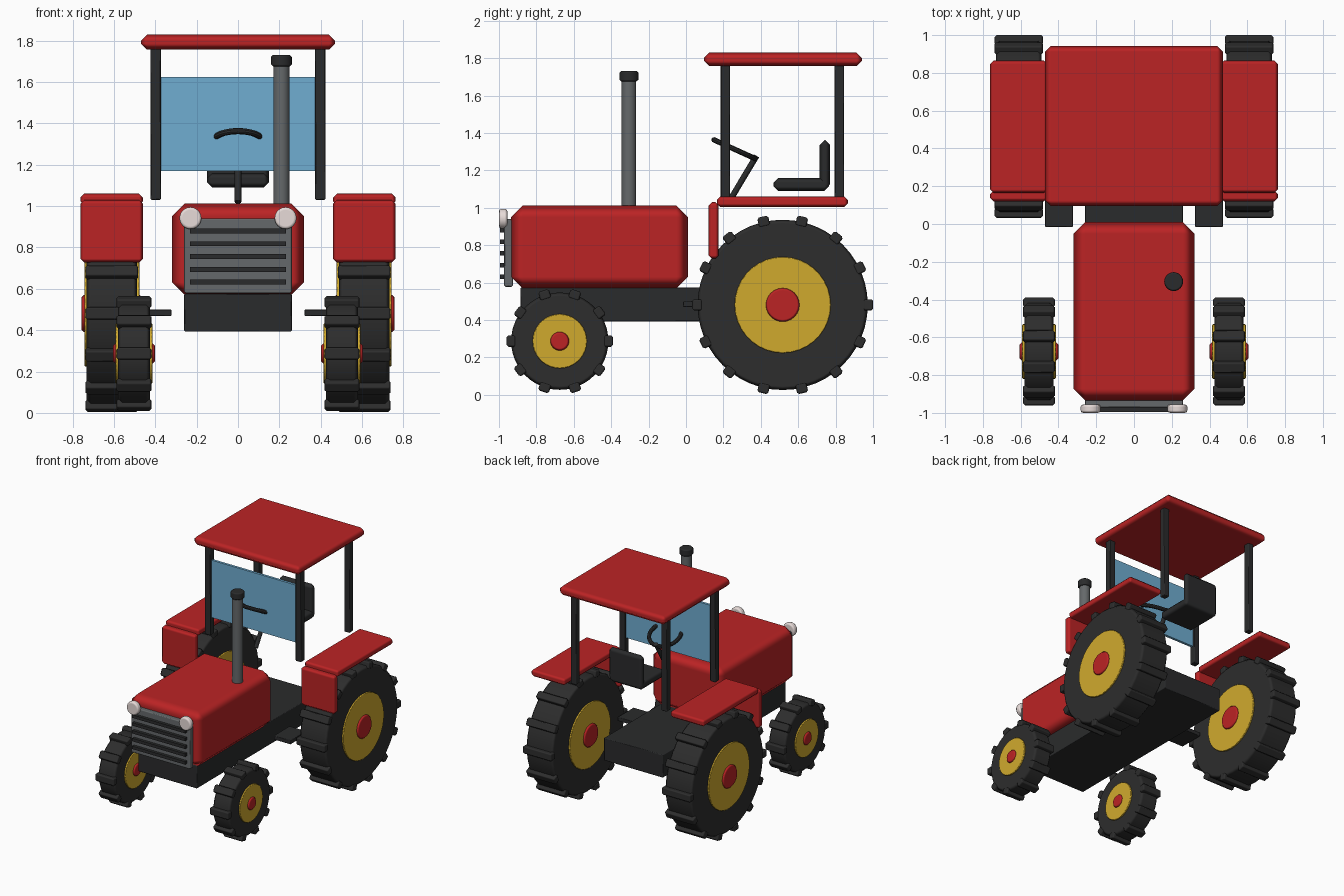
import bpy, bmesh, math
from mathutils import Matrix, Vector

if "Cube" in bpy.data.objects:
    bpy.data.objects.remove(bpy.data.objects["Cube"])


def material(name, r, g, b):
    m = bpy.data.materials.new(name)
    m.diffuse_color = (r, g, b, 1)
    m.use_nodes = True
    m.node_tree.nodes["Principled BSDF"].inputs["Base Color"].default_value = m.diffuse_color
    return m


RED = material("red paint", 0.50, 0.017, 0.018)
YELLOW = material("yellow rim", 0.63, 0.40, 0.027)
RUBBER = material("black rubber", 0.026, 0.026, 0.026)
DARK = material("dark trim", 0.023, 0.024, 0.025)
GREY = material("grey metal", 0.13, 0.14, 0.145)
GLASS = material("blue glass", 0.16, 0.42, 0.64)
LAMP = material("lamp white", 0.80, 0.71, 0.69)


def finish(name, bm, mat, bevel=0.0, segments=1):
    """Turn a bmesh into an object with smooth, hard-normalled bevels."""
    me = bpy.data.meshes.new(name)
    bm.to_mesh(me)
    bm.free()
    me.materials.append(mat)
    ob = bpy.data.objects.new(name, me)
    bpy.context.collection.objects.link(ob)
    bpy.ops.object.select_all(action='DESELECT')
    ob.select_set(True)
    bpy.context.view_layer.objects.active = ob
    bpy.ops.object.shade_smooth_by_angle(angle=math.radians(35))
    if bevel:
        mod = ob.modifiers.new("bevel", 'BEVEL')
        mod.width = bevel
        mod.segments = segments
        mod.limit_method = 'ANGLE'
        mod.angle_limit = math.radians(50)
        mod.harden_normals = True
        me.shade_smooth()
    return ob


def box(name, mat, x, y, z, bevel=0.0):
    """Box from (min, max) pairs on each axis."""
    bm = bmesh.new()
    size = [b - a for a, b in (x, y, z)]
    mid = [(a + b) / 2 for a, b in (x, y, z)]
    bmesh.ops.create_cube(bm, size=1, matrix=Matrix.Translation(mid) @ Matrix.Diagonal((*size, 1)))
    return finish(name, bm, mat, bevel)


def rod(name, mat, a, b, r, sides=24, bevel=0.0, segments=1):
    """Cylinder running from point a to point b."""
    a, b = Vector(a), Vector(b)
    turn = (b - a).to_track_quat('Z', 'Y').to_matrix().to_4x4()
    bm = bmesh.new()
    bmesh.ops.create_cone(bm, cap_ends=True, segments=sides, radius1=r, radius2=r,
                          depth=(b - a).length, matrix=Matrix.Translation((a + b) / 2) @ turn)
    return finish(name, bm, mat, bevel, segments)


def wheel(name, x, y, z, r, tread_r, half, rim_r, hub_r, hub_half, count):
    def disc(part, mat, radius, h, sides, bevel):
        rod(f"{name}_{part}", mat, (x - h, y, z), (x + h, y, z), radius, sides, bevel)
    disc("tire", RUBBER, r, half - 0.006, 48, 0.02)
    disc("rim", YELLOW, rim_r, half + 0.005, 36, 0.004)
    disc("hub", RED, hub_r, hub_half, 24, 0.012)
    # tread lugs around the tire
    bm = bmesh.new()
    depth = tread_r - r + 0.025
    for i in range(count):
        m = (Matrix.Translation((x, y, z)) @ Matrix.Rotation(math.tau * i / count, 4, 'X')
             @ Matrix.Translation((0, tread_r - depth / 2, 0))
             @ Matrix.Diagonal((half * 2, depth, 0.06, 1)))
        bmesh.ops.create_cube(bm, size=1, matrix=m)
    finish(f"{name}_treads", bm, RUBBER, 0.01)


# Body
box("chassis", DARK, (-0.26, 0.26), (-0.885, 0.66), (0.393, 0.575), 0.006)
box("hood", RED, (-0.32, 0.32), (-0.935, 0.01), (0.57, 1.012), 0.062)

# Grille with slats
box("grille", GREY, (-0.26, 0.26), (-0.972, -0.925), (0.578, 0.94), 0.008)
for i in range(5):
    z = 0.632 + i * 0.062
    box(f"grille_slat_{i + 1}", DARK, (-0.232, 0.232), (-0.995, -0.96), (z - 0.012, z + 0.012))

# Exhaust
rod("exhaust_pipe", GREY, (0.21, -0.305, 0.98), (0.21, -0.305, 1.69), 0.039)
rod("exhaust_cap", DARK, (0.21, -0.305, 1.675), (0.21, -0.305, 1.732), 0.05, 24, 0.01)

# Cab roof and windshield
box("roof", RED, (-0.47, 0.47), (0.095, 0.942), (1.757, 1.83), 0.03)
box("windshield", GLASS, (-0.375, 0.375), (0.2, 0.22), (1.17, 1.625))

# Seat
box("seat_cushion", DARK, (-0.15, 0.15), (0.468, 0.765), (1.09, 1.16), 0.025)
box("seat_back", DARK, (-0.15, 0.15), (0.715, 0.77), (1.1, 1.362), 0.025)

# Steering column and wheel
rod("steering_column", DARK, (0, 0.223, 1.02), (0, 0.377, 1.278), 0.016, 16)
bm = bmesh.new()
place = Matrix.Translation((0, 0.26, 1.313)) @ Matrix.Rotation(math.radians(-24.5), 4, 'X')
N, M, R, T = 32, 10, 0.12, 0.015
rings = [[bm.verts.new(place @ Vector(((R + T * math.cos(v)) * math.cos(u),
                                       (R + T * math.cos(v)) * math.sin(u), T * math.sin(v))))
          for v in (math.tau * j / M for j in range(M))]
         for u in (math.tau * i / N for i in range(N))]
for i in range(N):
    p, q = rings[i], rings[(i + 1) % N]
    for j in range(M):
        k = (j + 1) % M
        bm.faces.new((p[j], q[j], q[k], p[k]))
finish("steering_wheel", bm, DARK)

# Parts repeated on both sides
for side, s in (("left", -1), ("right", 1)):
    def span(a, b):
        return tuple(sorted((s * a, s * b)))
    wheel(f"{side}_rear_wheel", s * 0.61, 0.517, 0.481, 0.455, 0.484, 0.1275, 0.257, 0.09, 0.147, 14)
    wheel(f"{side}_front_wheel", s * 0.503, -0.675, 0.287, 0.26, 0.285, 0.084, 0.145, 0.05, 0.102, 10)
    box(f"{side}_fender_top", RED, span(0.46, 0.762), (0.165, 0.865), (1.005, 1.06), 0.018)
    box(f"{side}_fender_front", RED, span(0.46, 0.762), (0.12, 0.175), (0.728, 1.03), 0.018)
    for end, y in (("front", 0.21), ("rear", 0.82)):
        box(f"{side}_{end}_post", DARK, span(0.373, 0.423), (y - 0.025, y + 0.025), (1.03, 1.78), 0.006)
    box(f"{side}_step", DARK, span(0.322, 0.472), (-0.015, 0.185), (0.469, 0.501), 0.004)
    rod(f"{side}_headlight", LAMP, (s * 0.23, -0.955, 0.942), (s * 0.23, -1.0, 0.942), 0.053, 24, 0.014, 2)
